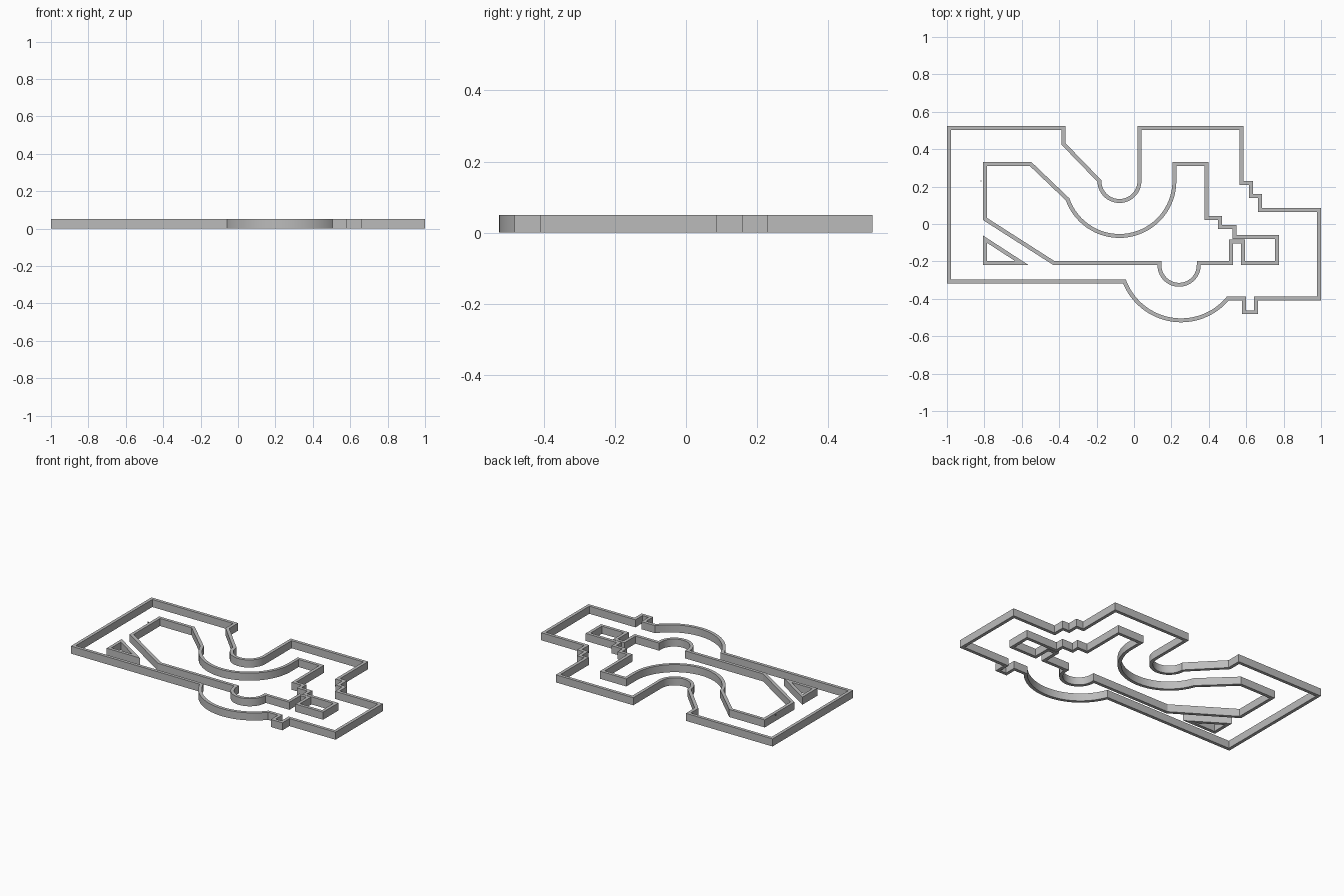
import bpy
import bmesh
from math import radians, cos, sin
from mathutils import Vector

HEIGHT = 0.05
THICKNESS = 0.021

cube = bpy.data.objects.get("Cube")
if cube:
    bpy.data.objects.remove(cube, do_unlink=True)

GREY = (0.5, 0.5, 0.5, 1.0)
grey = bpy.data.materials.new("plain grey")
grey.use_nodes = True
grey.diffuse_color = GREY
for node in grey.node_tree.nodes:
    if node.type == 'BSDF_PRINCIPLED':
        node.inputs["Base Color"].default_value = GREY


def arc(cx, cy, radius, start, end, steps=32):
    """Points along a circular arc, angles in degrees."""
    points = []
    for i in range(steps + 1):
        angle = radians(start + (end - start) * i / steps)
        points.append((cx + radius * cos(angle), cy + radius * sin(angle)))
    return points


def offset_loop(path, distance):
    """Mitred parallel copy of a closed path."""
    points = [Vector(p) for p in path]
    result = []
    for i, point in enumerate(points):
        before = (point - points[i - 1]).normalized()
        after = (points[(i + 1) % len(points)] - point).normalized()
        n_before = Vector((-before.y, before.x))
        n_after = Vector((-after.y, after.x))
        mitre = (n_before + n_after) / (1 + n_before.dot(n_after))
        result.append(point + mitre * distance)
    return result


def finish(name, bm):
    """Turn the bmesh into a grey object with sharp edges kept."""
    bmesh.ops.recalc_face_normals(bm, faces=bm.faces)
    mesh = bpy.data.meshes.new(name)
    bm.to_mesh(mesh)
    bm.free()
    mesh.materials.append(grey)
    obj = bpy.data.objects.new(name, mesh)
    bpy.context.collection.objects.link(obj)
    bpy.ops.object.select_all(action='DESELECT')
    obj.select_set(True)
    bpy.context.view_layer.objects.active = obj
    bpy.ops.object.shade_smooth_by_angle(angle=radians(20))
    return obj


def wall(name, path):
    """Thin upright wall following a closed centre line."""
    bm = bmesh.new()
    half = THICKNESS / 2
    rings = []
    for distance, z in ((half, 0), (half, HEIGHT), (-half, HEIGHT), (-half, 0)):
        rings.append([bm.verts.new((p.x, p.y, z)) for p in offset_loop(path, distance)])
    count = len(path)
    for k in range(len(rings)):
        a, b = rings[k], rings[(k + 1) % len(rings)]
        for i in range(count):
            j = (i + 1) % count
            bm.faces.new((a[i], a[j], b[j], b[i]))
    return finish(name, bm)


# Outer wall, clockwise from the back right corner of the model
outer_path = (
    [(-.99, .514), (-.377, .514), (-.377, .428)]
    + arc(-.078, .23, .107, 180, 360)
    + [(.029, .514), (.575, .514), (.575, .22), (.626, .22), (.626, .15),
       (.674, .15), (.674, .075), (.989, .075), (.989, -.398),
       (.652, -.398), (.652, -.472), (.588, -.472), (.588, -.398)]
    + arc(.252, -.19, .325, 320.2, 201.1)
    + [(-.99, -.307)]
)
wall("outer_wall", outer_path)

# Inner wall with the curved bend, the steps and the side pocket
inner_path = (
    [(-.797, .32), (-.552, .32)]
    + arc(-.078, .23, .294, 199.5, 360)
    + [(.216, .32), (.388, .32), (.388, .032), (.46, .032), (.46, -.016),
       (.537, -.016), (.537, -.07), (.765, -.07), (.765, -.209),
       (.583, -.209), (.583, -.094), (.519, -.094), (.519, -.209),
       (.346, -.209)]
    + arc(.241, -.22, .105, 360, 180)
    + [(.136, -.209), (-.428, -.209), (-.797, .027)]
)
wall("inner_wall", inner_path)

# Small triangular island
wall("triangle_wall", [(-.797, -.081), (-.599, -.209), (-.797, -.209)])

# Tiny chip beside the inner wall
chip = bmesh.new()
bmesh.ops.create_cube(chip, size=0.006)
bmesh.ops.translate(chip, verts=chip.verts, vec=(-.818, .229, HEIGHT - .003))
finish("loose_chip", chip)
